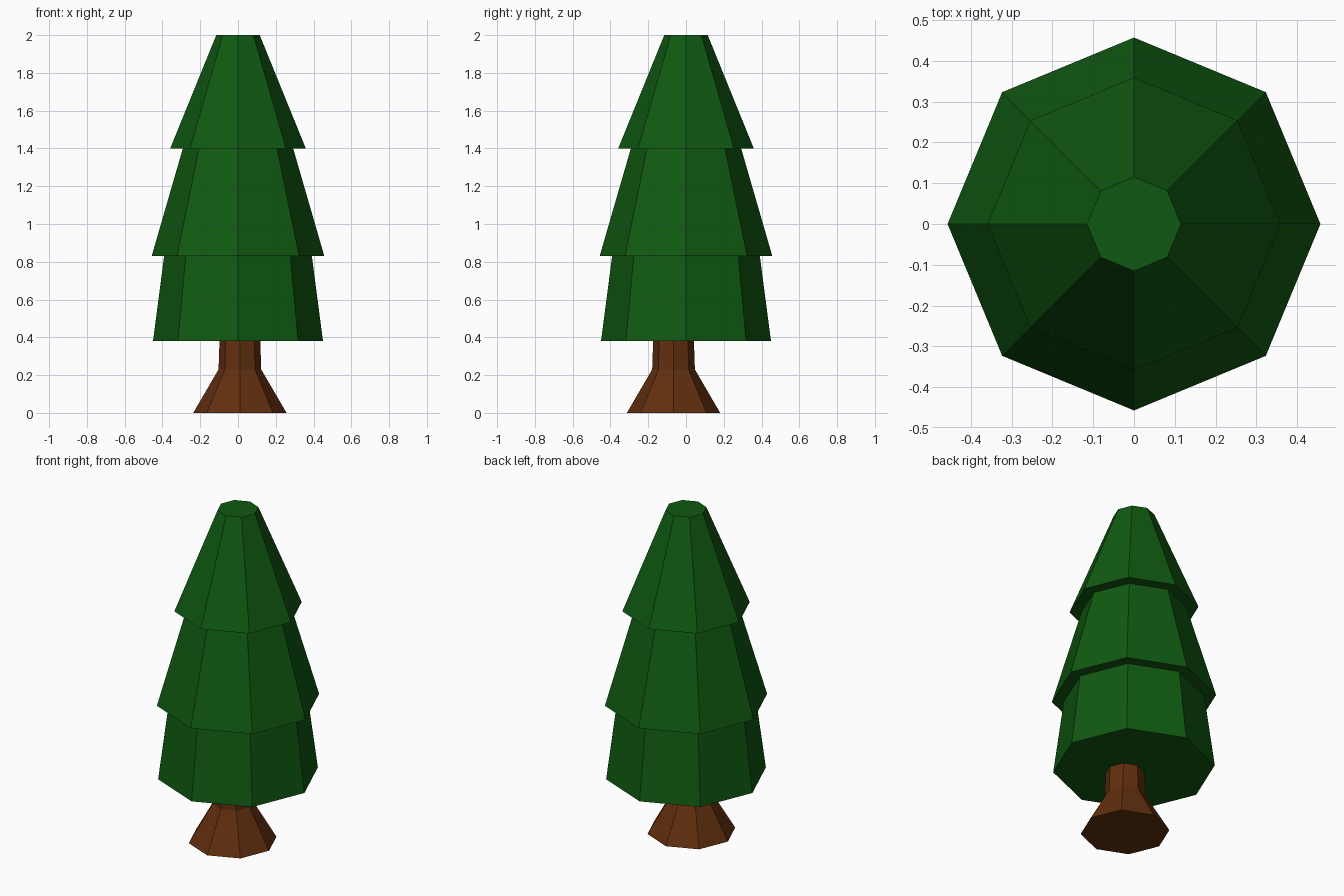
import bpy
import math

cube = bpy.data.objects.get("Cube")
if cube:
    bpy.data.objects.remove(cube, do_unlink=True)

SIDES = 8


def make_material(name, colour):
    mat = bpy.data.materials.new(name)
    mat.use_nodes = True
    mat.diffuse_color = colour
    bsdf = next(n for n in mat.node_tree.nodes if n.type == "BSDF_PRINCIPLED")
    bsdf.inputs["Base Color"].default_value = colour
    bsdf.inputs["Roughness"].default_value = 0.9
    return mat


def lathe(name, profile, mat, centre=(0, 0)):
    """Closed eight-sided solid from (radius, height) rings, flat shaded."""
    verts = [(r * math.cos(math.tau * i / SIDES), r * math.sin(math.tau * i / SIDES), z)
             for r, z in profile for i in range(SIDES)]
    faces = [tuple(reversed(range(SIDES)))]
    for ring in range(len(profile) - 1):
        a = ring * SIDES
        for i in range(SIDES):
            j = (i + 1) % SIDES
            faces.append((a + i, a + j, a + SIDES + j, a + SIDES + i))
    top = (len(profile) - 1) * SIDES
    faces.append(tuple(range(top, top + SIDES)))
    mesh = bpy.data.meshes.new(name)
    mesh.from_pydata(verts, [], faces)
    mesh.materials.append(mat)
    obj = bpy.data.objects.new(name, mesh)
    obj.location = (*centre, 0)
    bpy.context.collection.objects.link(obj)
    return obj


green = make_material("foliage green", (0.005, 0.1, 0.0055, 1))
brown = make_material("bark brown", (0.12, 0.028, 0.0045, 1))

# Trunk with a flared foot, set slightly off the foliage axis
lathe("trunk", [(0.247, 0), (0.113, 0.23), (0.108, 0.38)], brown, (0.01, -0.066))

# Three stacked foliage tiers
lathe("lower_foliage", [(0.45, 0.38), (0.391, 0.83)], green)
lathe("middle_foliage", [(0.457, 0.83), (0.292, 1.4)], green)
lathe("upper_foliage", [(0.359, 1.4), (0.115, 2)], green)
